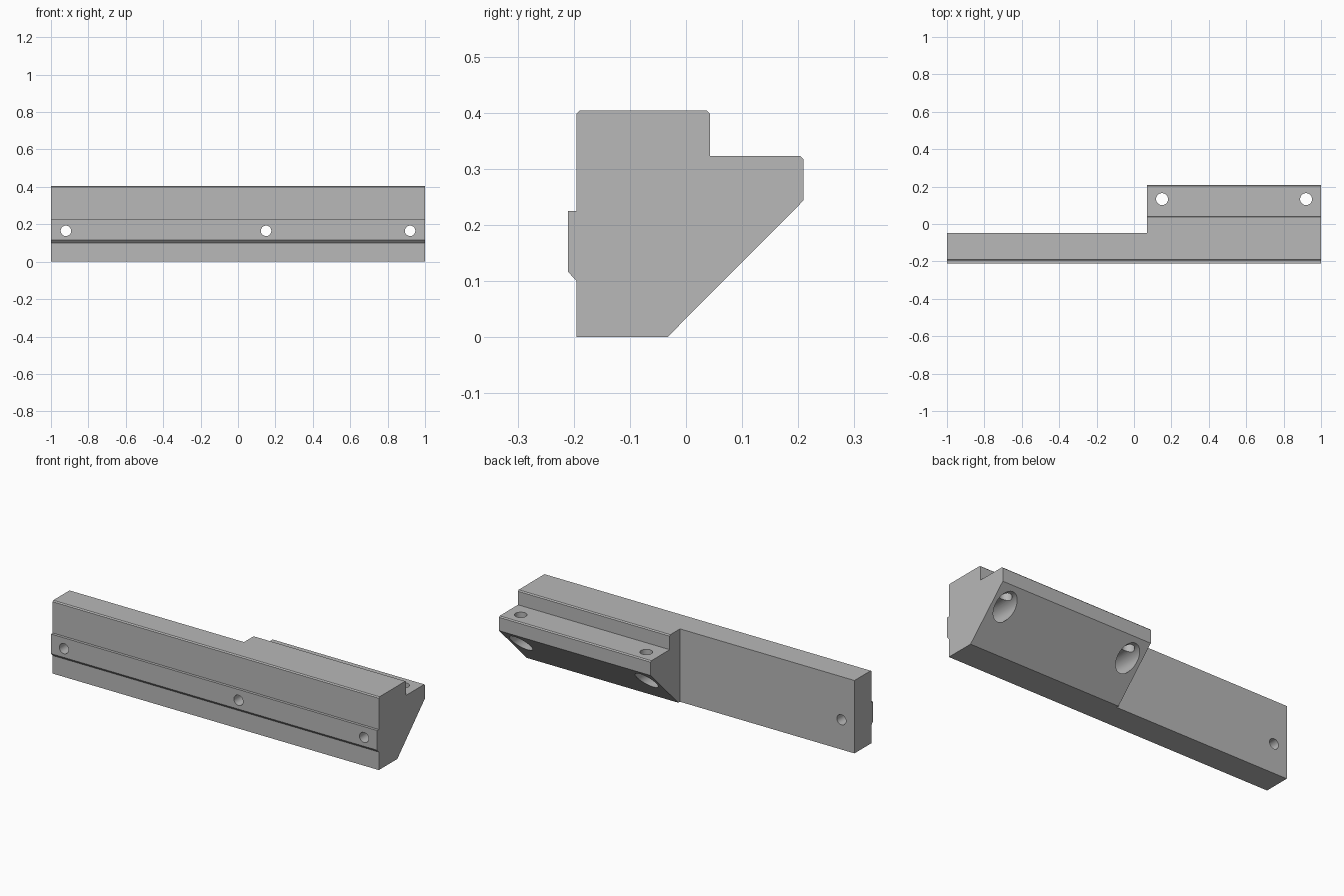
import bpy
import bmesh
import math
from mathutils import Matrix

cube = bpy.data.objects.get("Cube")
if cube:
    bpy.data.objects.remove(cube, do_unlink=True)

grey = bpy.data.materials.new("machined_grey")
grey.use_nodes = True
colour = (0.48, 0.48, 0.48, 1)
grey.diffuse_color = colour
grey.node_tree.nodes["Principled BSDF"].inputs["Base Color"].default_value = colour


def add_object(name, bm):
    bmesh.ops.recalc_face_normals(bm, faces=bm.faces)
    mesh = bpy.data.meshes.new(name)
    bm.to_mesh(mesh)
    bm.free()
    mesh.materials.append(grey)
    obj = bpy.data.objects.new(name, mesh)
    bpy.context.collection.objects.link(obj)
    return obj


def prism(name, profile, x0, x1):
    """Extrude a (y, z) profile along x."""
    bm = bmesh.new()
    face = bm.faces.new([bm.verts.new((x0, y, z)) for y, z in profile])
    moved = bmesh.ops.extrude_face_region(bm, geom=[face])["geom"]
    verts = [v for v in moved if isinstance(v, bmesh.types.BMVert)]
    bmesh.ops.translate(bm, verts=verts, vec=(x1 - x0, 0, 0))
    return add_object(name, bm)


def drill(name, radius, centre, length, axis):
    """Cylinder cutter along y or z."""
    turn = Matrix.Rotation(math.pi / 2, 4, "X") if axis == "y" else Matrix()
    bm = bmesh.new()
    bmesh.ops.create_cone(bm, cap_ends=True, segments=48, radius1=radius,
                          radius2=radius, depth=length,
                          matrix=Matrix.Translation(centre) @ turn)
    obj = add_object(name, bm)
    obj.hide_render = True
    return obj


def combine(target, other, operation):
    mod = target.modifiers.new(other.name, "BOOLEAN")
    mod.operation = operation
    mod.solver = "EXACT"
    mod.object = other
    bpy.ops.object.select_all(action="DESELECT")
    bpy.context.view_layer.objects.active = target
    target.select_set(True)
    bpy.ops.object.modifier_apply(modifier=mod.name)
    bpy.data.objects.remove(other, do_unlink=True)


# Long rail with a chamfered tongue along its front
rail = prism("mounting_rail", [
    (-0.047, 0), (-0.047, 0.404), (-0.189, 0.404), (-0.195, 0.398),
    (-0.195, 0.225), (-0.21, 0.225), (-0.21, 0.116), (-0.195, 0.1),
    (-0.195, 0)], -1, 1)

# Stepped block with a sloped underside behind the left half
block = prism("stepped_block", [
    (-0.1, 0), (-0.033, 0), (0.209, 0.243), (0.209, 0.317),
    (0.203, 0.323), (0.043, 0.323), (0.043, 0.398), (0.037, 0.404),
    (-0.1, 0.404)], 0.07, 1)
combine(rail, block, "UNION")

# Bolt holes from front to back
for x in (-0.92, 0.15, 0.92):
    combine(rail, drill("bolt_hole", 0.028, (x, 0, 0.165), 1, "y"), "DIFFERENCE")

# Bolt head recesses in the slope, and holes down through the step
for x in (0.15, 0.92):
    combine(rail, drill("head_recess", 0.058, (x, 0.2, 0.165), 0.5, "y"), "DIFFERENCE")
    combine(rail, drill("step_hole", 0.032, (x, 0.133, 0.28), 0.24, "z"), "DIFFERENCE")

bpy.ops.object.shade_smooth_by_angle(angle=math.radians(25))
